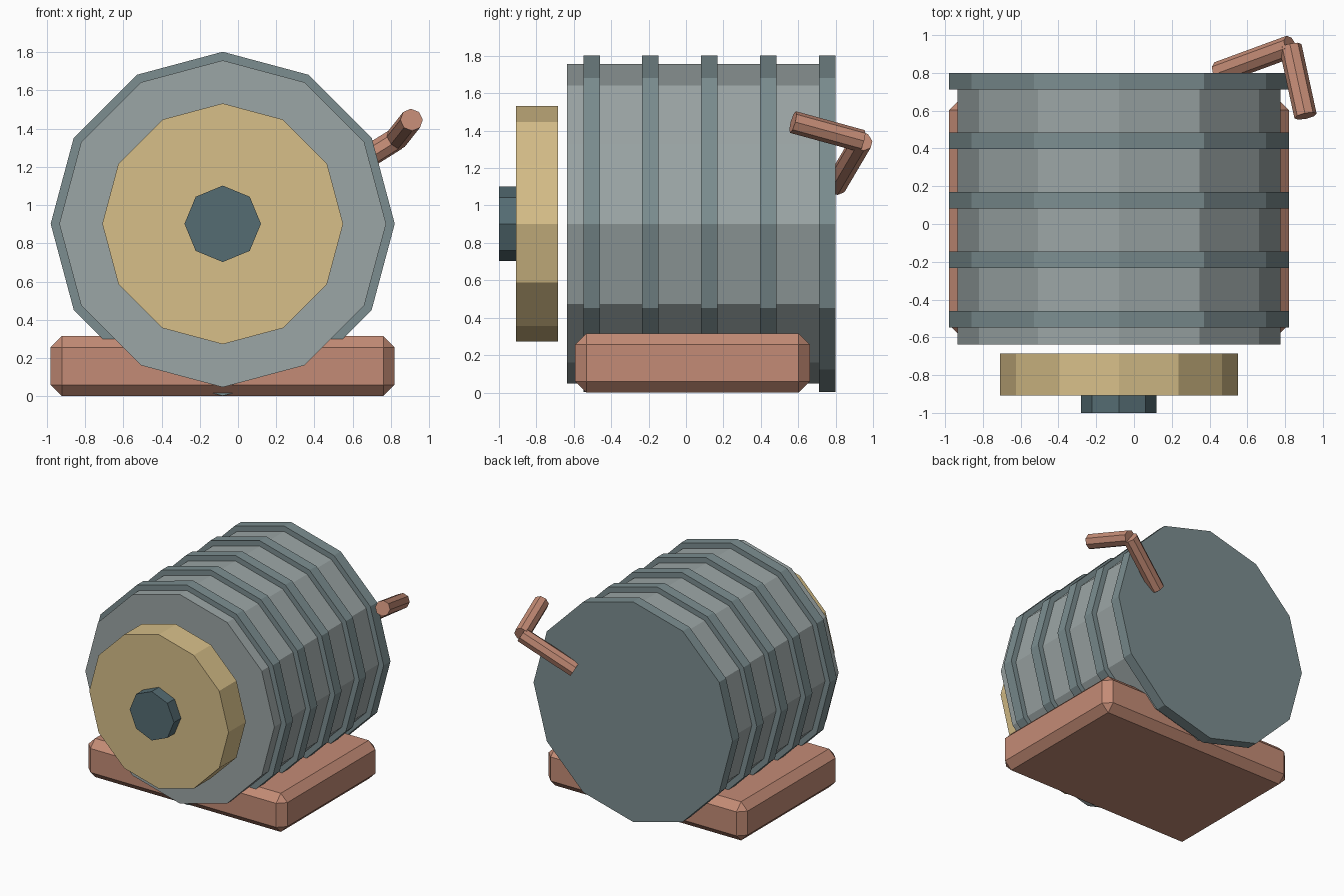
import bpy
from mathutils import Vector

if "Cube" in bpy.data.objects:
    bpy.data.objects.remove(bpy.data.objects["Cube"])

CX, CZ = -0.08, 0.902  # drum axis


def material(name, rgb):
    m = bpy.data.materials.new(name)
    m.diffuse_color = (*rgb, 1)
    m.use_nodes = True
    m.node_tree.nodes["Principled BSDF"].inputs["Base Color"].default_value = m.diffuse_color
    return m


GREY = material("casing_grey", (0.33, 0.38, 0.38))
TEAL = material("fin_grey_teal", (0.20, 0.27, 0.28))
SAND = material("sand", (0.68, 0.52, 0.25))
DARK = material("dark_teal", (0.09, 0.15, 0.17))
CLAY = material("clay", (0.55, 0.26, 0.18))


def rod(name, a, b, radius, sides, mat):
    """Flat-sided cylinder between two points."""
    a, b = Vector(a), Vector(b)
    d = b - a
    bpy.ops.mesh.primitive_cylinder_add(vertices=sides, radius=radius, depth=d.length,
                                        location=(a + b) / 2)
    ob = bpy.context.object
    ob.rotation_mode = 'QUATERNION'
    ob.rotation_quaternion = d.to_track_quat('Z', 'Y')
    ob.name = name
    ob.data.materials.append(mat)
    return ob


def disc(name, y0, y1, radius, sides, mat):
    """Cylinder on the drum axis, with a corner pointing up."""
    return rod(name, (CX, y0, CZ), (CX, y1, CZ), radius, sides, mat)


# Drum casing and its cooling fins
disc("casing", -0.637, 0.78, 0.855, 12, GREY)
for i in range(5):
    y = -0.505 + i * 0.315
    disc(f"cooling_fin_{i + 1}", y - 0.044, y + 0.044, 0.9, 12, TEAL)

# Pulley and hub at the front
disc("pulley", -0.908, -0.685, 0.63, 12, SAND)
disc("hub", -1.0, -0.90, 0.2, 8, DARK)

# Chamfered mounting base
bpy.ops.mesh.primitive_cube_add(size=1, location=(CX, 0.035, 0.158))
base = bpy.context.object
base.name = "mounting_base"
base.scale = (1.8, 1.255, 0.316)
bpy.ops.object.transform_apply(location=False, rotation=False, scale=True)
bev = base.modifiers.new("chamfer", 'BEVEL')
bev.width = 0.06
bev.segments = 1
base.data.materials.append(CLAY)

# Bent pipe at the back
elbow = (0.828, 0.94, 1.345)
rod("pipe_lower", (0.447, 0.80, 1.108), elbow, 0.06, 8, CLAY)
rod("pipe_upper", elbow, (0.908, 0.572, 1.446), 0.06, 8, CLAY)
